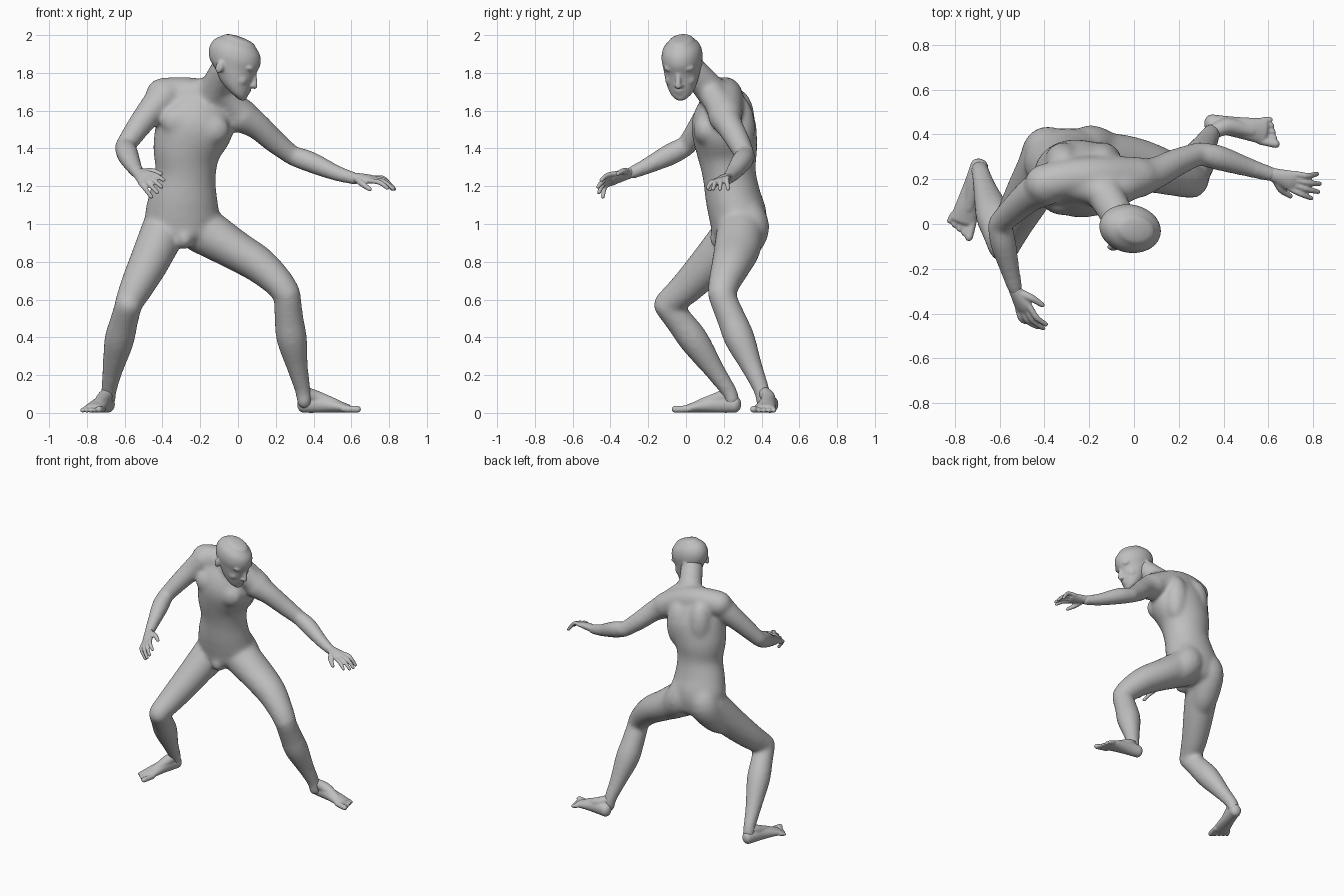
import bpy, bmesh, math
from mathutils import Vector, Matrix

bm = bmesh.new()
I = Matrix.Identity(4)
grey = bpy.data.materials.new("plain_grey")
grey.diffuse_color = (.52, .52, .52, 1)


def catmull(rows, steps=5):
    """Smoothly resample rows of numbers."""
    out = []
    n = len(rows)
    for i in range(n - 1):
        p0, p1, p2, p3 = rows[max(i - 1, 0)], rows[i], rows[i + 1], rows[min(i + 2, n - 1)]
        for s in range(steps):
            t = s / steps
            out.append([b + 0.5 * t * (c - a + t * (2 * a - 5 * b + 4 * c - d + t * (3 * (b - c) + d - a)))
                        for a, b, c, d in zip(p0, p1, p2, p3)])
    return out + [list(rows[-1])]


def loft(pts, side=(1, 0, 0), axis=None, mat=I, cap=1.0, seg=20):
    """Closed rounded tube; each point is x, y, z, half width along side, half depth."""
    rows = catmull([tuple(p) if len(p) == 5 else tuple(p) + (p[3],) for p in pts])
    pos = [Vector(r[:3]) for r in rows]
    tan = [Vector(axis) if axis else (pos[min(i + 1, len(pos) - 1)] - pos[max(i - 1, 0)]).normalized()
           for i in range(len(pos))]
    fr = [(p, t, r[3], r[4]) for p, t, r in zip(pos, tan, rows)]

    def cap_rings(f, sign):
        p, t, a, b = f
        m = cap * min(a, b) * sign
        return [(p + t * m * math.sin(k), t, a * math.cos(k), b * math.cos(k)) for k in (0.4, 0.8, 1.2)], p + t * m
    first, pole0 = cap_rings(fr[0], -1)
    last, pole1 = cap_rings(fr[-1], 1)
    rings = []
    for p, t, a, b in first[::-1] + fr + last:
        u = Vector(side)
        u = (u - t * u.dot(t)).normalized()
        v = t.cross(u)
        rings.append([bm.verts.new(mat @ (p + u * a * math.cos(w) + v * b * math.sin(w)))
                      for w in (2 * math.pi * j / seg for j in range(seg))])
    v0, v1 = bm.verts.new(mat @ pole0), bm.verts.new(mat @ pole1)
    for j in range(seg):
        k = (j + 1) % seg
        for r, q in zip(rings, rings[1:]):
            bm.faces.new((r[j], r[k], q[k], q[j]))
        bm.faces.new((v0, rings[0][k], rings[0][j]))
        bm.faces.new((v1, rings[-1][j], rings[-1][k]))


def ball(centre, radii, mat=I):
    bmesh.ops.create_uvsphere(bm, u_segments=24, v_segments=16, radius=1,
                              matrix=mat @ Matrix.Translation(centre) @ Matrix.Diagonal((*radii, 1)))


def fuse(name, voxel, rounds):
    """Turn the shapes gathered so far into one smooth-skinned object."""
    bmesh.ops.recalc_face_normals(bm, faces=bm.faces)
    mesh = bpy.data.meshes.new(name)
    bm.to_mesh(mesh)
    bm.clear()
    mesh.materials.append(grey)
    ob = bpy.data.objects.new(name, mesh)
    bpy.context.collection.objects.link(ob)
    skin = ob.modifiers.new("fuse", 'REMESH')
    skin.mode = 'VOXEL'
    skin.voxel_size = voxel
    skin.use_smooth_shade = True
    soft = ob.modifiers.new("soften", 'SMOOTH')
    soft.factor = .5
    soft.iterations = rounds


def hand(wrist, d, s, n):
    """d points to the fingers, s to the thumb side, n out of the palm."""
    w, d = Vector(wrist), Vector(d).normalized()
    s = Vector(s)
    s = (s - d * s.dot(d)).normalized()
    n = Vector(n)
    n = (n - d * n.dot(d) - s * n.dot(s)).normalized()

    def at(f, t, c):
        return tuple(w + d * f + s * t + n * c)
    loft([at(-.03, 0, 0) + (.026, .026), at(.03, 0, 0) + (.036, .026),
          at(.08, 0, 0) + (.046, .022), at(.105, 0, .002) + (.043, .018)], side=s)
    for i in range(4):
        t = .034 - .0235 * i
        ln = (.09, .11, .105, .08)[i]
        loft([at(.09, t, 0) + (.014,), at(.11 + ln * .45, t * 1.25, .0) + (.0135,),
              at(.11 + ln, t * 1.5, .024 + .01 * i) + (.011,)], side=s, seg=10)
    loft([at(.025, .02, .004) + (.02,), at(.06, .055, .015) + (.017,),
          at(.11, .075, .035) + (.012,)], side=s, seg=10)


def foot(heel, toe, ankle, medial):
    h, t, m = Vector((*heel, 0)), Vector((*toe, 0)), Vector(medial)
    d = (t - h).normalized()
    m = (m - d * m.dot(d)).normalized()
    ln = (t - h).length

    def at(f, s, z):
        return tuple(h + d * ln * f + m * s + Vector((0, 0, z)))
    loft([at(0, 0, .045) + (.04, .045), at(.25, 0, .047) + (.043, .047),
          at(.55, 0, .037) + (.051, .036), at(.8, 0, .023) + (.06, .023)], side=m, cap=.8)
    # instep
    loft([tuple(ankle) + (.03,), at(.25, .003, .078) + (.038,), at(.6, .008, .042) + (.03,)], side=m)
    for i in range(5):
        s = .043 - .0235 * i
        r = .019 if i == 0 else .0135
        loft([at(.76, s, .021) + (r,), at(1 - .035 * i, s * 1.1, r) + (r,)], side=m, seg=10)


# torso, with rings that follow the bent spine
loft([(-.29, .275, .95, .175, .14), (-.295, .275, 1.04, .197, .153), (-.29, .25, 1.14, .182, .147),
      (-.277, .228, 1.27, .16, .142), (-.268, .215, 1.4, .183, .163), (-.225, .198, 1.53, .205, .17),
      (-.185, .195, 1.63, .17, .13), (-.165, .195, 1.68, .115, .09)], cap=.5, seg=32)
# shoulder girdle, and slopes from neck to shoulders
loft([(-.4, .18, 1.685, .089), (-.28, .205, 1.69, .089), (-.15, .21, 1.66, .094), (.02, .21, 1.575, .09)],
     side=(0, 1, 0))
loft([(-.12, .12, 1.73, .07), (-.18, .16, 1.7, .075), (-.3, .185, 1.68, .08)], side=(0, 1, 0))
loft([(-.11, .12, 1.71, .07), (-.05, .165, 1.65, .075), (.02, .2, 1.58, .08)], side=(0, 1, 0))
# chest and back muscles
for x, z in ((-.31, 1.545), (-.145, 1.5)):
    ball((x, .1, z), (.1, .062, .085))
for x, y, z in ((-.315, .28, 1.54), (-.14, .28, 1.51)):
    ball((x, y, z), (.085, .085, .17))
# seat muscles running into the thighs
loft([(-.37, .29, 1.08, .1), (-.385, .325, .985, .112), (-.425, .245, .86, .097), (-.46, .15, .8, .08)])
loft([(-.215, .295, 1.08, .1), (-.195, .33, .985, .112), (-.1, .3, .895, .098), (0, .27, .855, .08)])
ball((-.283, .185, .925), (.05, .06, .06))

# neck
loft([(-.165, .205, 1.62, .1), (-.12, .12, 1.72, .082), (-.07, .03, 1.82, .075)])

# arms
loft([(-.39, .17, 1.675, .09), (-.46, .13, 1.6, .075), (-.53, .07, 1.51, .064), (-.6, 0, 1.41, .053)])
loft([(-.6, 0, 1.41, .053), (-.585, -.08, 1.37, .059), (-.555, -.2, 1.31, .045), (-.53, -.29, 1.27, .035)])
loft([(.02, .205, 1.57, .09), (.1, .23, 1.52, .072), (.19, .275, 1.44, .063), (.29, .315, 1.36, .052)],
     side=(0, 1, 0))
loft([(.29, .315, 1.36, .052), (.38, .295, 1.33, .057), (.52, .25, 1.27, .043), (.62, .22, 1.24, .034)],
     side=(0, 1, 0))

# legs
loft([(-.39, .28, .98, .118), (-.46, .15, .82, .108), (-.535, .01, .67, .09), (-.58, -.095, .58, .073)])
loft([(-.58, -.1, .57, .072), (-.605, -.03, .48, .075), (-.63, .045, .38, .079),
      (-.665, .155, .22, .054), (-.685, .23, .11, .042), (-.688, .245, .06, .04)])
loft([(-.19, .29, .97, .128, .128), (-.02, .27, .865, .123, .107), (.11, .24, .785, .106, .097),
      (.21, .205, .695, .086, .082), (.258, .19, .63, .076, .074)], side=(0, 1, 0))
loft([(.262, .193, .61, .072), (.27, .24, .5, .077), (.285, .285, .39, .081),
      (.315, .35, .24, .057), (.343, .4, .12, .043), (.35, .41, .06, .04)])
fuse("torso_and_limbs", .011, 20)

# head: x is forward, z is up in its own frame
H = (Matrix.Translation((-.022, -.02, 1.856)) @ Matrix.Rotation(math.radians(-11), 4, 'Z')
     @ Matrix.Rotation(math.radians(20), 4, 'Y'))
loft([(.1, 0, -.168, .03, .024), (.078, 0, -.15, .055, .052), (.05, 0, -.115, .076, .082),
      (.028, 0, -.07, .09, .103), (.001, 0, -.025, .1, .13), (-.006, 0, .03, .108, .144),
      (-.009, 0, .08, .097, .13), (-.01, 0, .117, .065, .09)],
     side=(0, 1, 0), axis=(0, 0, 1), mat=H, cap=.33, seg=32)
# nose, lips and chin
loft([(.122, 0, -.015, .012), (.14, 0, -.055, .014), (.148, 0, -.08, .0165)], side=(0, 1, 0), mat=H, seg=12)
ball((.122, 0, -.112), (.018, .03, .0085), H)
ball((.12, 0, -.127), (.016, .026, .0095), H)
ball((.106, 0, -.155), (.024, .032, .022), H)
# brows, eyes, cheeks, nostrils and ears
for s in (-1, 1):
    ball((.097, s * .038, .004), (.029, .044, .02), H)
    ball((.1, s * .037, -.028), (.017, .019, .01), H)
    ball((.072, s * .045, -.07), (.042, .038, .04), H)
    ball((.135, s * .014, -.083), (.015, .011, .01), H)
    ball((-.045, s * .097, -.042), (.023, .015, .036), H)
fuse("head", .0065, 7)

hand((-.53, -.295, 1.27), (.42, -.84, -.27), (.6, .25, .65), (.7, .25, -.6))
hand((.62, .22, 1.245), (.95, -.32, -.1), (-.3, -.93, -.22), (0, 0, -1))
fuse("hands", .0055, 3)

foot((-.69, .26), (-.782, -.045), (-.686, .23, .11), (1, 0, 0))
foot((.345, .45), (.64, .404), (.344, .405, .115), (0, -1, 0))
fuse("feet", .006, 4)
